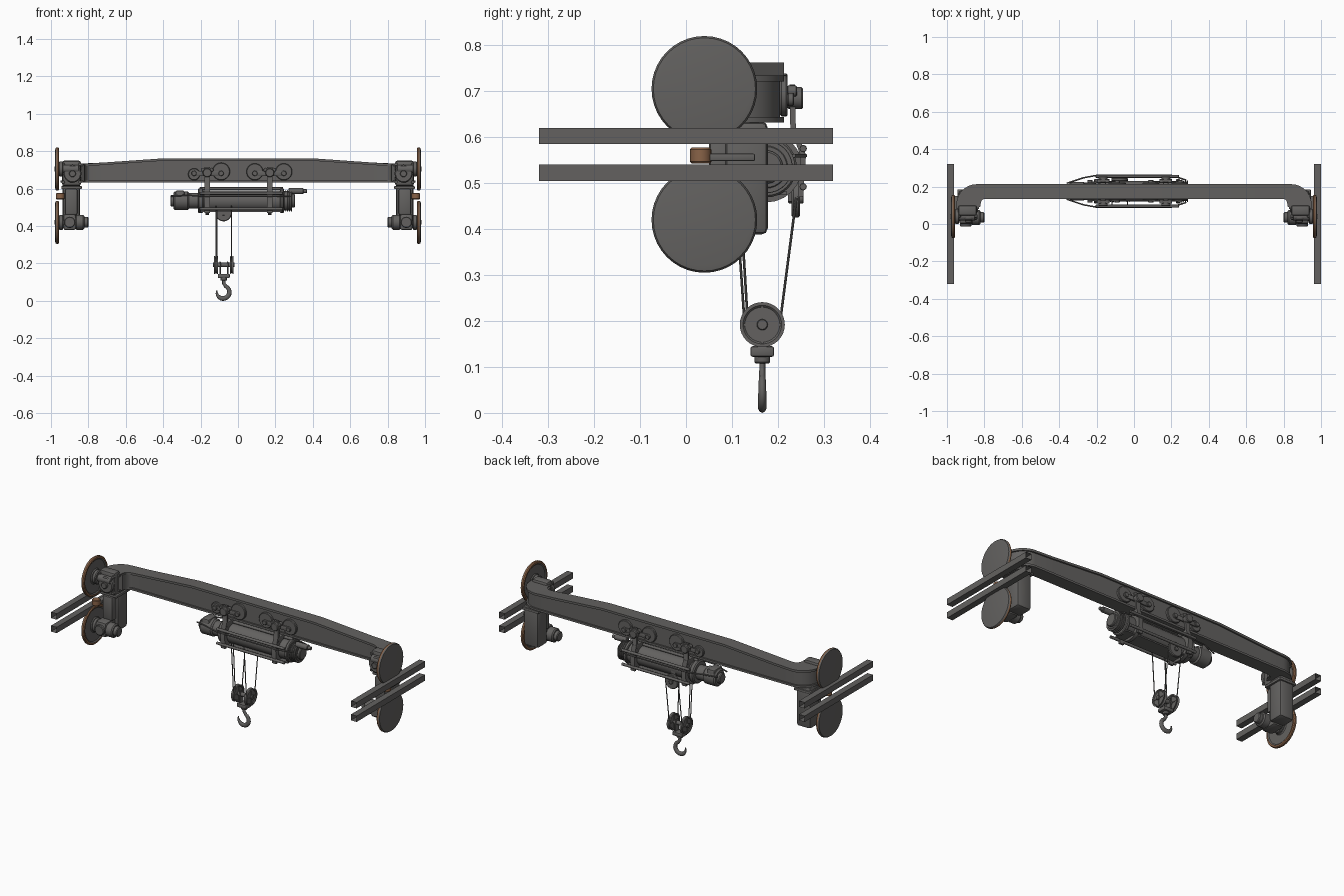
import bpy, bmesh, math
from mathutils import Vector, Matrix

if "Cube" in bpy.data.objects:
    bpy.data.objects.remove(bpy.data.objects["Cube"])


def material(name, rgb):
    m = bpy.data.materials.new(name)
    m.diffuse_color = (*rgb, 1)
    m.use_nodes = True
    m.node_tree.nodes["Principled BSDF"].inputs["Base Color"].default_value = m.diffuse_color
    return m


GREY = material("dark grey steel", (0.125, 0.121, 0.117))
BROWN = material("copper brown", (0.25, 0.125, 0.065))


def finish(bm, name, mats=(GREY,), angle=35):
    bmesh.ops.remove_doubles(bm, verts=bm.verts, dist=1e-5)
    bmesh.ops.recalc_face_normals(bm, faces=bm.faces)
    me = bpy.data.meshes.new(name)
    bm.to_mesh(me)
    bm.free()
    for m in mats:
        me.materials.append(m)
    me.shade_smooth()
    me.set_sharp_from_angle(angle=math.radians(angle))
    ob = bpy.data.objects.new(name, me)
    bpy.context.collection.objects.link(ob)
    return ob


def box(name, lo, hi, bevel=0.0):
    bm = bmesh.new()
    lo, hi = Vector(lo), Vector(hi)
    size = [abs(a - b) for a, b in zip(lo, hi)]
    bmesh.ops.create_cube(bm, size=1, matrix=Matrix.Translation((lo + hi) / 2) @ Matrix.Diagonal((*size, 1)))
    if bevel:
        bmesh.ops.bevel(bm, geom=bm.edges[:], offset=bevel, segments=2, profile=0.5, affect='EDGES')
    return finish(bm, name)


def loft(name, sections, caps=True):
    bm = bmesh.new()
    rings = [[bm.verts.new(p) for p in s] for s in sections]
    n = len(rings[0])
    for a, b in zip(rings, rings[1:]):
        for i in range(n):
            bm.faces.new((a[i], a[(i + 1) % n], b[(i + 1) % n], b[i]))
    if caps:
        bm.faces.new(rings[0])
        bm.faces.new(rings[-1])
    return finish(bm, name)


def lathe(name, start, axis, profile, n=32, brown=()):
    """Turn (radius, distance) points about an axis; segments listed in brown get the second colour."""
    bm = bmesh.new()
    rot = Vector(axis).to_track_quat('Z', 'Y')
    rings = []
    for r, d in profile:
        rings.append([bm.verts.new(Vector(start) + rot @ Vector((r * math.cos(2 * math.pi * i / n),
                      r * math.sin(2 * math.pi * i / n), d))) for i in range(n)])
    for k, (a, b) in enumerate(zip(rings, rings[1:])):
        for i in range(n):
            f = bm.faces.new((a[i], a[(i + 1) % n], b[(i + 1) % n], b[i]))
            f.material_index = int(k in brown)
    bmesh.ops.dissolve_degenerate(bm, dist=1e-6, edges=bm.edges[:])
    return finish(bm, name, (GREY, BROWN))


def cyl(name, p0, p1, r, n=24, brown=False):
    d = Vector(p1) - Vector(p0)
    L = d.length
    b = min(0.15 * r, 0.2 * L)
    return lathe(name, p0, d, [(0, 0), (r - b, 0), (r, b), (r, L - b), (r - b, L), (0, L)], n,
                 range(5) if brown else ())


def tube(name, pts, r, radii=None):
    cu = bpy.data.curves.new(name, 'CURVE')
    cu.dimensions, cu.bevel_depth, cu.bevel_resolution, cu.use_fill_caps = '3D', r, 3, True
    sp = cu.splines.new('POLY')
    sp.points.add(len(pts) - 1)
    for i, p in enumerate(pts):
        sp.points[i].co = (*p, 1)
        sp.points[i].radius = radii[i] if radii else 1
    ob = bpy.data.objects.new(name, cu)
    bpy.context.collection.objects.link(ob)
    cu.materials.append(GREY)
    for s in cu.splines:
        s.use_smooth = True
    return ob


# Main girder: box web with flanges, tapered, both ends bending to the front
def stations(inset):
    half = [((x, 0.213 - inset), (x, 0.135 + inset)) for x in (0, 0.4, 0.72)]
    for k in range(8):
        a = math.pi / 2 * (1 - k / 7)
        c, s = math.cos(a), math.sin(a)
        ro, ri = 0.11 - inset, 0.04 + inset
        half.append(((0.84 + ro * c, 0.103 + ro * s), (0.79 + ri * c - 2 * inset * c, 0.095 + ri * s)))
    half.append(((0.95 - inset, 0.08), (0.83 + inset, 0.08)))
    flip = [tuple((-x, y) for x, y in st) for st in half[:0:-1]]
    return flip + half


def top(x):
    return 0.762 - 0.028 * min(1, max(0, (abs(x) - 0.4) / 0.4))


def girder(name, inset, lo, hi):
    loft(name, [((*o, lo(o[0])), (*o, hi(o[0])), (*i, hi(i[0])), (*i, lo(i[0]))) for o, i in stations(inset)])


girder("girder_web", 0.009, lambda x: 0.638, lambda x: top(x) - 0.006)
girder("girder_top_flange", 0, lambda x: top(x) - 0.013, top)
girder("girder_bottom_flange", 0, lambda x: 0.632, lambda x: 0.644)

# End carriages, the same on both sides
for s, side in ((-1, "left"), (1, "right")):
    X = lambda x: s * x
    # open-ended rails, upper and lower
    for z, lvl in ((0.585, "upper"), (0.505, "lower")):
        loft(f"{side}_{lvl}_rail", [[(X(0.963), y, z), (X(1), y, z), (X(1), y, z + 0.035), (X(0.963), y, z + 0.035)]
                                    for y in (-0.32, 0.32)], caps=False)
    # wheels with brown tread
    for z, lvl in ((0.705, "upper"), (0.42, "lower")):
        lathe(f"{side}_{lvl}_wheel", (X(0.957), 0.04, z), (s, 0, 0),
              [(0, 0), (0.04, 0), (0.045, 0.005), (0.095, 0.005), (0.102, 0), (0.111, 0), (0.115, 0.005),
               (0.115, 0.013), (0.111, 0.019), (0.1, 0.021), (0, 0.023)], 40, (4, 5, 6))
        cyl(f"{side}_{lvl}_axle", (X(0.85), 0.04, z), (X(0.96), 0.04, z), 0.022)
        cyl(f"{side}_{lvl}_wheel_hub", (X(0.935), 0.04, z), (X(0.958), 0.04, z), 0.04)
    # upper bearing housing under the bent girder end
    box(f"{side}_upper_housing", (X(0.84), 0.045, 0.615), (X(0.94), 0.1, 0.75), 0.012)
    cyl(f"{side}_housing_cover", (X(0.885), 0.05, 0.68), (X(0.885), 0.022, 0.68), 0.048)
    cyl(f"{side}_cover_boss", (X(0.885), 0.03, 0.68), (X(0.885), 0.008, 0.68), 0.018)
    for dx in (-0.045, 0.045):
        for z in (0.635, 0.73):
            cyl(f"{side}_housing_bolt", (X(0.89 + dx), 0.05, z), (X(0.89 + dx), 0.036, z), 0.009, 12)
    # hanging column
    box(f"{side}_column", (X(0.845), 0.085, 0.388), (X(0.938), 0.178, 0.634), 0.014)
    box(f"{side}_column_front", (X(0.858), 0.05, 0.46), (X(0.925), 0.1, 0.6), 0.01)
    box(f"{side}_column_collar", (X(0.835), 0.06, 0.598), (X(0.945), 0.185, 0.614), 0.004)
    # guide roller and its arm
    box(f"{side}_guide_arm", (X(0.93), 0.04, 0.548), (X(0.96), 0.15, 0.564), 0.003)
    cyl(f"{side}_guide_roller", (X(0.95), 0.032, 0.543), (X(0.95), 0.032, 0.577), 0.023, 24, True)
    # drive gearbox and motor on the lower wheel
    box(f"{side}_drive_gearbox", (X(0.865), 0.0, 0.378), (X(0.935), 0.1, 0.465), 0.014)
    cyl(f"{side}_drive_motor", (X(0.87), 0.035, 0.42), (X(0.822), 0.035, 0.42), 0.04)
    cyl(f"{side}_motor_cap", (X(0.83), 0.035, 0.42), (X(0.8), 0.035, 0.42), 0.028)
    cyl(f"{side}_gearbox_cover", (X(0.9), 0.005, 0.42), (X(0.9), -0.014, 0.42), 0.03)

# Hoist drum, motors and gearbox along x
HY, HZ = 0.175, 0.535
for name, x0, x1, r in (("drum", -0.2, 0.24, 0.056), ("left_drum_flange", -0.215, -0.185, 0.066),
                        ("right_drum_flange", 0.225, 0.245, 0.066), ("left_coupling", -0.28, -0.2, 0.042),
                        ("gearbox", -0.345, -0.262, 0.05), ("gearbox_cap", -0.362, -0.34, 0.03),
                        ("hoist_motor", 0.24, 0.29, 0.052), ("motor_end_cap", 0.285, 0.305, 0.036)):
    cyl(name, (x0, HY, HZ), (x1, HY, HZ), r, 32)
for k in range(4):
    x = 0.25 + 0.011 * k
    cyl("motor_cooling_rib", (x, HY, HZ), (x + 0.005, HY, HZ), 0.057, 32)
box("gearbox_block", (-0.335, 0.135, 0.5), (-0.285, 0.215, 0.59), 0.01)
cyl("limit_switch", (0.27, 0.16, 0.587), (0.35, 0.16, 0.587), 0.016, 16)
cyl("limit_switch_tip", (0.345, 0.16, 0.587), (0.368, 0.16, 0.587), 0.01, 16)
# frame rods and side rails around the drum
for y, z in ((0.095, 0.575), (0.095, 0.492), (0.255, 0.575), (0.255, 0.492), (0.175, 0.6)):
    cyl("hoist_frame_rod", (-0.205, y, z), (0.24, y, z), 0.008, 12)
box("rope_guide_plate", (-0.2, 0.13, 0.474), (0.235, 0.22, 0.482))
for y in (0.09, 0.26):
    tube("hoist_cable", [(-0.36, HY + (y - HY) * 0.5, 0.56), (-0.27, HY + (y - HY) * 0.85, 0.565), (-0.2, y, 0.56),
                         (0.2, y, 0.56), (0.28, HY + (y - HY) * 0.7, 0.56)], 0.004)

# Trolley: hangers, wheels and arms on both faces of the girder
for hx, wheels in ((-0.165, ((-0.235, 0.032), (-0.09, 0.047))), (0.17, ((0.09, 0.045), (0.245, 0.045)))):
    # ring plate around the drum
    lathe("hanger_ring", (hx - 0.01, HY, HZ), (1, 0, 0),
          [(0.055, 0), (0.077, 0), (0.077, 0.02), (0.055, 0.02), (0.055, 0)], 24)
    box("hanger_cross_beam", (hx - 0.014, 0.112, 0.595), (hx + 0.014, 0.242, 0.618), 0.004)
    for s in (-1, 1):
        Y = lambda d: 0.175 + s * d
        loft("hanger_bar", [[(hx - 0.014, Y(d), z), (hx + 0.014, Y(d), z), (hx + 0.014, Y(d + 0.012), z),
                             (hx - 0.014, Y(d + 0.012), z)]
                            for d, z in ((0.068, 0.47), (0.074, 0.56), (0.052, 0.62), (0.05, 0.715))])
        cyl("trolley_pivot", (hx, Y(0.045), 0.685), (hx, Y(0.08), 0.685), 0.024, 20)
        box("trolley_arm", (wheels[0][0], Y(0.044), 0.668), (wheels[1][0], Y(0.053), 0.694), 0.003)
        for wx, r in wheels:
            cyl("trolley_wheel", (wx, Y(0.03), 0.645 + r), (wx, Y(0.046), 0.645 + r), r, 28)
            cyl("trolley_wheel_hub", (wx, Y(0.046), 0.682), (wx, Y(0.06), 0.682), 0.014, 16)
        for dx in (-0.022, 0.022):
            cyl("hanger_bolt", (hx + dx, Y(0.045), 0.7), (hx + dx, Y(0.066), 0.7), 0.012, 12)

# Return sheave behind the drum and its bracket
cyl("return_sheave", (-0.077, 0.23, 0.468), (-0.077, 0.248, 0.468), 0.043, 28)
cyl("return_sheave_pin", (-0.077, 0.222, 0.468), (-0.077, 0.256, 0.468), 0.012, 16)
box("return_sheave_bracket", (-0.092, 0.222, 0.46), (-0.062, 0.23, 0.545))

# Ropes
for x in (-0.118, -0.034):
    cyl("back_rope", (x, 0.24, 0.468), (x, 0.205, 0.2), 0.0028, 8)
    cyl("front_rope", (x, 0.106, 0.51), (x, 0.127, 0.2), 0.0028, 8)
cyl("second_front_rope", (-0.112, 0.116, 0.5), (-0.112, 0.133, 0.22), 0.0028, 8)

# Hook block: two sheaves with spoke bars, axle and yoke
BY, BZ = 0.166, 0.192
cyl("block_axle", (-0.134, BY, BZ), (-0.018, BY, BZ), 0.012, 20)
for x in (-0.118, -0.034):
    lathe("block_sheave", (x - 0.01, BY, BZ), (1, 0, 0),
          [(0, 0.004), (0.038, 0.004), (0.042, 0), (0.049, 0), (0.044, 0.01), (0.049, 0.02), (0.042, 0.02),
           (0.038, 0.016), (0, 0.016)], 32)
    box("sheave_upright_spoke", (x - 0.009, BY - 0.003, BZ - 0.043), (x + 0.009, BY + 0.003, BZ + 0.043))
    box("sheave_level_spoke", (x - 0.009, BY - 0.043, BZ - 0.003), (x + 0.009, BY + 0.043, BZ + 0.003))
for x in (-0.1, -0.06):
    box("block_side_plate", (x, BY - 0.017, 0.125), (x + 0.008, BY + 0.017, 0.21), 0.003)
box("block_yoke", (-0.108, BY - 0.026, 0.122), (-0.044, BY + 0.026, 0.145), 0.005)
cyl("hook_collar", (-0.076, BY, 0.108), (-0.076, BY, 0.126), 0.017, 20)

# Hook, tapering to its tip, open to the left
pts, radii = [(-0.076, 0, 0.118), (-0.076, 0, 0.094)], [0.75, 0.75]
for k in range(19):
    a = math.radians(65 - 260 * k / 18)
    pts.append((-0.08 + 0.034 * math.cos(a), 0, 0.047 + 0.034 * math.sin(a)))
    radii.append(0.8 + 0.27 * math.sin(math.pi * k / 18) - (0.55 * max(0, (k - 12) / 6)))
hook = tube("hook", pts, 0.0122, radii)
hook.location.y, hook.scale.y = BY, 0.75
